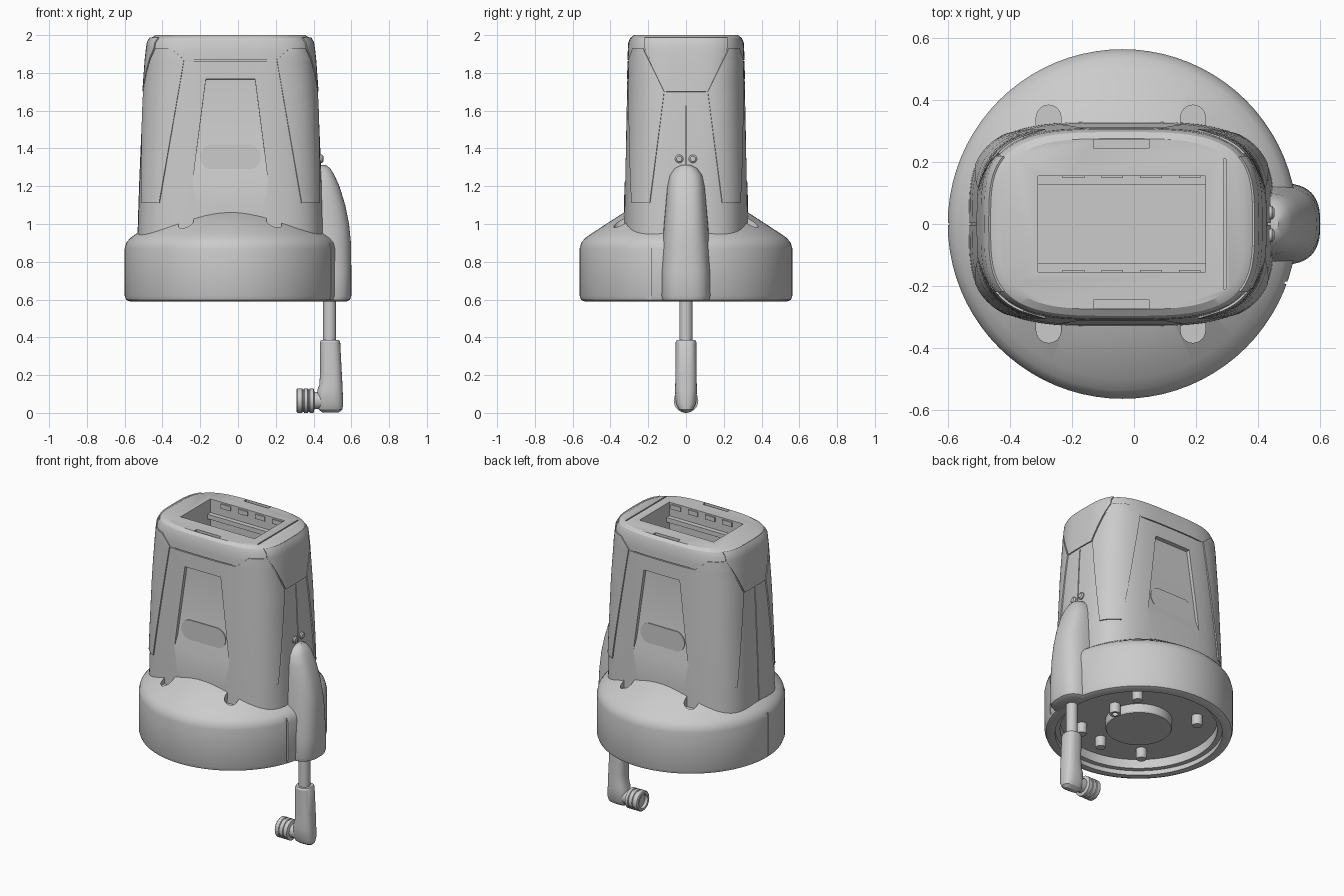
import bpy, bmesh
from math import sin, cos, asin, acos, pi, copysign, radians

if "Cube" in bpy.data.objects:
    bpy.data.objects.remove(bpy.data.objects["Cube"])

grey = bpy.data.materials.new("light grey plastic")
grey.use_nodes = True
grey.diffuse_color = (0.6, 0.6, 0.6, 1)
grey.node_tree.nodes["Principled BSDF"].inputs["Base Color"].default_value = (0.6, 0.6, 0.6, 1)

CX = -0.04      # centre line of the housing
POWER = 3.5     # squareness of the housing section


def finish(name, bm):
    bmesh.ops.recalc_face_normals(bm, faces=bm.faces[:])
    mesh = bpy.data.meshes.new(name)
    bm.to_mesh(mesh)
    bm.free()
    mesh.materials.append(grey)
    obj = bpy.data.objects.new(name, mesh)
    bpy.context.collection.objects.link(obj)
    return obj


def loft(name, rings, closed=True):
    """Skin a list of point rings; closed rings also get end caps."""
    bm = bmesh.new()
    rows = [[bm.verts.new(p) for p in ring] for ring in rings]
    count = len(rows[0])
    for low, high in zip(rows, rows[1:]):
        for i in range(count if closed else count - 1):
            j = (i + 1) % count
            bm.faces.new((low[i], low[j], high[j], high[i]))
    if closed:
        bm.faces.new(rows[0])
        bm.faces.new(rows[-1])
    return finish(name, bm)


def hull(name, points):
    bm = bmesh.new()
    for p in points:
        bm.verts.new(p)
    bmesh.ops.convex_hull(bm, input=bm.verts[:])
    return finish(name, bm)


def box(name, x, y, z):
    return hull(name, [(i, j, k) for i in x for j in y for k in z])


def root(value, n):
    return copysign(abs(value) ** (2 / n), value)


def oval(cx, a, b, z, n=2, count=48):
    angles = [2 * pi * i / count for i in range(count)]
    return [(cx + a * root(cos(t), n), b * root(sin(t), n), z) for t in angles]


def turned(name, profile, cx=0, cy=0, count=48):
    return loft(name, [[(x, y + cy, z) for x, y, z in oval(cx, r, r, z, 2, count)]
                       for r, z in profile])


def apply(obj, kind, **settings):
    mod = obj.modifiers.new(kind, kind)
    for key, value in settings.items():
        setattr(mod, key, value)
    bpy.context.view_layer.objects.active = obj
    bpy.ops.object.modifier_apply(modifier=mod.name)


def cut(obj, cutter):
    apply(obj, "BOOLEAN", operation="DIFFERENCE", solver="EXACT", object=cutter)
    bpy.data.objects.remove(cutter)


def lerp(table, z):
    for (z0, v0), (z1, v1) in zip(table, table[1:]):
        if z <= z1:
            return v0 + (v1 - v0) * max(0, (z - z0) / (z1 - z0))
    return table[-1][1]


# Housing: squared oval section tapering upward
SHAPE = [(0.75, 0.497, 0.333), (1.05, 0.489, 0.329), (1.25, 0.482, 0.325), (1.6, 0.467, 0.316),
         (1.9, 0.445, 0.309), (1.96, 0.436, 0.306), (1.985, 0.422, 0.296), (2.0, 0.395, 0.275)]
HALF_X = [(z, a) for z, a, b in SHAPE]
HALF_Y = [(z, b) for z, a, b in SHAPE]
housing = loft("housing", [oval(CX, a, b, z, POWER, 80) for z, a, b in SHAPE])

# Top opening, clip slots and cap seam
cut(housing, box("cutter", (-0.31, 0.23), (-0.155, 0.155), (1.55, 2.1)))
cut(housing, box("cutter", (0.288, 0.296), (-0.21, 0.21), (1.985, 2.1)))
for s in (1, -1):
    cut(housing, box("cutter", (-0.13, 0.05), (s * 0.245, s * 0.272), (1.985, 2.1)))
    # Tapered thumb recess on the front and back
    profile = [(0.4, 1.78, 0.13), (0.287, 1.765, 0.13), (0.299, 1.3, 0.19),
               (0.332, 1.2, 0.2), (0.4, 1.2, 0.2)]
    cut(housing, hull("cutter", [(CX + e * w, s * y, z) for y, z, w in profile for e in (1, -1)]))
    # Front and back cap seam
    cut(housing, box("cutter", (CX - 0.24, CX + 0.24), (s * 0.297, s * 0.4), (1.862, 1.868)))
    # Vertical joint down each end
    joint = [(CX + s * (lerp(HALF_X, z) + d), y, z)
             for z in (0.9, 1.69) for d in (-0.006, 0.03) for y in (-0.003, 0.003)]
    cut(housing, hull("cutter", joint))


def skin_patch(name, rows):
    """Raised plate following the housing; rows hold height, start and end angles and signs."""
    grid = []
    for z, t0, t1, sx, sy in rows:
        a, b = lerp(HALF_X, z), lerp(HALF_Y, z)
        ts = [t0 + (t1 - t0) * i / 18 for i in range(19)]
        grid.append([(CX + sx * a * root(cos(t), POWER), sy * b * root(sin(t), POWER), z)
                     for t in ts])
    obj = loft(name, grid, closed=False)
    apply(obj, "SOLIDIFY", thickness=0.014, offset=0)
    return obj


def end_angle(y, z):
    return asin((y / lerp(HALF_Y, z)) ** (POWER / 2))


def face_angle(x, z):
    return acos((x / lerp(HALF_X, z)) ** (POWER / 2))


# Corner grips and the end plates between them
FACE_EDGE = [(1.11, 0.375), (1.87, 0.245), (1.93, 0.315)]
END_EDGE = [(1.11, 0.19), (1.7, 0.115), (1.93, 0.225)]
grip_z = sorted([1.11 + 0.82 * i / 12 for i in range(13)] + [1.7, 1.87])
plate_z = [1.7, 1.76, 1.82, 1.88, 1.93, 1.96, 1.985]
for sx, side in ((1, "left"), (-1, "right")):
    for sy, face in ((-1, "front"), (1, "back")):
        skin_patch(f"{face}_{side}_grip",
                   [(z, end_angle(lerp(END_EDGE, z), z), face_angle(lerp(FACE_EDGE, z), z), sx, sy)
                    for z in grip_z])
    rows = []
    for z in plate_z:
        t = end_angle(lerp(END_EDGE, z) - 0.01, z)
        rows.append((z, -t, t, sx, 1))
    skin_patch(f"{side}_end_plate", rows)

# Oval label plates in the recesses, rails and tabs in the opening
for s, face in ((-1, "front"), (1, "back")):
    outline = []
    for i in range(32):
        t = 2 * pi * i / 32
        outline.append((CX + copysign(0.095, cos(t)) + 0.066 * cos(t), 1.355 + 0.066 * sin(t)))
    hull(f"{face}_oval_plate", [(x, s * y, z) for x, z in outline for y in (0.285, 0.302)])
    box(f"{face}_rail", (-0.31, 0.23), (s * 0.125, s * 0.16), (1.88, 1.91))
    for i in range(4):
        x = -0.23 + 0.125 * i
        box(f"{face}_tab_{i + 1}", (x, x + 0.07), (s * 0.148, s * 0.16), (1.96, 1.99))

# Round base with a conical shoulder and a hollow underside
base = turned("base", [(0.47, 0.68), (0.47, 0.62), (0.5, 0.62), (0.5, 0.59), (0.535, 0.59),
                       (0.555, 0.598), (0.563, 0.62), (0.563, 0.87), (0.555, 0.9), (0.535, 0.925),
                       (0.5, 0.95), (0.33, 1.06), (0.2, 1.075)], -0.037, 0, 80)
for x in (-0.275, 0.19):
    for s in (1, -1):
        ring = [(x + 0.04 * cos(pi * i / 12), s * (0.343 + 0.04 * sin(pi * i / 12)))
                for i in range(13)] + [(x - 0.04, s * 0.27), (x + 0.04, s * 0.27)]
        cut(base, hull("cutter", [(u, v, z) for u, v in ring for z in (0.96, 1.2)]))
cut(base, box("cutter", (0.485, 0.6), (-0.194, -0.186), (0.57, 0.95)))
cut(base, box("cutter", (-0.7, -0.594), (-0.003, 0.003), (0.57, 0.95)))

# Underside boss, feet and cable outlet
turned("under_boss", [(0.2, 0.7), (0.2, 0.63), (0.195, 0.622)], -0.037)
feet = [(x, y) for x in (-0.275, 0.19) for y in (-0.26, 0.26)] + [(0.0, -0.31)]
for i, (x, y) in enumerate(feet):
    turned(f"foot_{i + 1}", [(0.033, 0.7), (0.033, 0.625), (0.028, 0.615)], x, y, 20)
turned("cable_outlet", [(0.033, 0.7), (0.033, 0.615), (0.018, 0.615), (0.018, 0.66)], 0.19, 0.05, 20)

# Cable hood running up the end of the housing
hood = []
for z, inner, outer, width in [(0.59, 0.47, 0.575, 0.112), (0.598, 0.47, 0.592, 0.125),
                               (0.62, 0.47, 0.6, 0.131), (0.75, 0.46, 0.6, 0.13),
                               (0.9, 0.42, 0.598, 0.124), (1.0, 0.41, 0.588, 0.117),
                               (1.1, 0.41, 0.568, 0.108), (1.2, 0.41, 0.537, 0.099),
                               (1.26, 0.41, 0.51, 0.086), (1.295, 0.41, 0.488, 0.06),
                               (1.312, 0.41, 0.465, 0.025)]:
    arc = [-pi / 2 + pi * i / 24 for i in range(25)]
    hood.append([(inner + (outer - inner) * root(cos(t), 2.7), width * root(sin(t), 2.7), z)
                 for t in arc])
loft("cable_hood", hood)

# Indicator studs above the hood
for s in (1, -1):
    loft(f"stud_{s + 2}", [[(x, s * 0.036 + r * cos(pi * i / 8), 1.345 + r * sin(pi * i / 8))
                            for i in range(16)]
                           for x, r in ((0.42, 0.022), (0.445, 0.022), (0.452, 0.014))])

# Cable, elbow connector and ribbed plug
turned("cable", [(0.035, 0.36), (0.035, 0.68)], 0.485, 0, 24)
loft("elbow_connector", [oval(cx, a, b, z, 2.6) for z, cx, a, b in
                         [(0.003, 0.49, 0.045, 0.015), (0.018, 0.49, 0.063, 0.038),
                          (0.05, 0.488, 0.069, 0.054), (0.12, 0.487, 0.067, 0.058),
                          (0.15, 0.492, 0.061, 0.057), (0.22, 0.492, 0.057, 0.056),
                          (0.375, 0.487, 0.054, 0.055), (0.385, 0.487, 0.048, 0.049)]])
plug = [(0.45, 0.045), (0.405, 0.045), (0.4, 0.065)]
for x in (0.375, 0.345):
    plug += [(x + 0.006, 0.065), (x + 0.003, 0.06), (x - 0.003, 0.06), (x - 0.006, 0.065)]
plug += [(0.315, 0.065), (0.31, 0.06), (0.31, 0.045), (0.33, 0.045)]
loft("plug", [[(x, r * cos(pi * i / 16), 0.065 + r * sin(pi * i / 16)) for i in range(32)]
              for x, r in plug])

# Smooth shading with crisp edges
for obj in bpy.context.scene.objects:
    obj.select_set(obj.type == "MESH")
bpy.ops.object.shade_smooth_by_angle(angle=radians(30))
